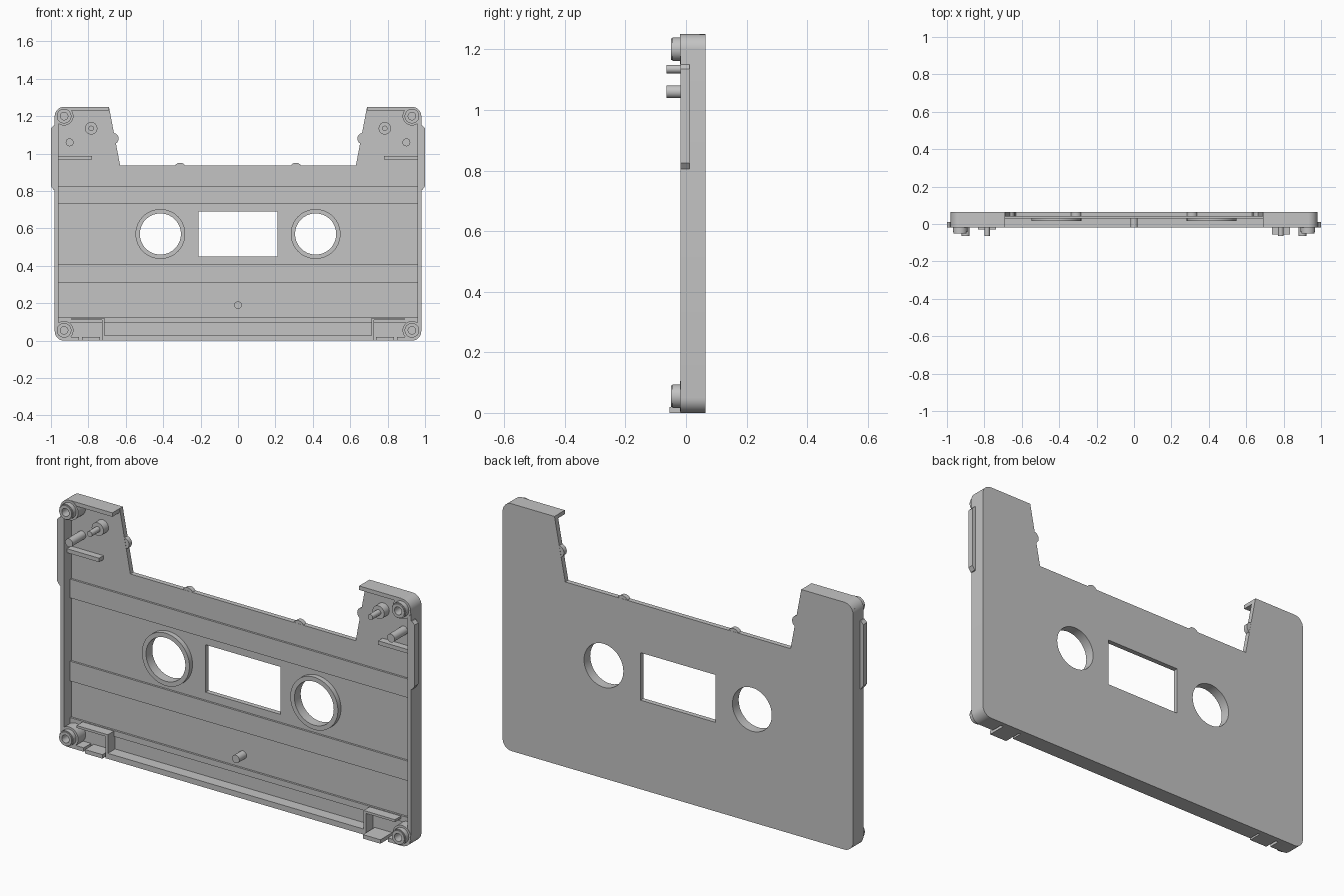
import bpy, bmesh
from math import sin, cos, pi, radians

cube = bpy.data.objects.get("Cube")
if cube:
    bpy.data.objects.remove(cube, do_unlink=True)

grey = bpy.data.materials.new("plain grey plastic")
grey.use_nodes = True
tone = (0.55, 0.55, 0.55, 1)
grey.diffuse_color = tone
grey.node_tree.nodes["Principled BSDF"].inputs["Base Color"].default_value = tone

BACK, FLOOR, RIM = 0.065, 0.04, -0.018


def prism(name, loops, y0, y1):
    """Extrude an (x, z) outline, with optional hole loops, from y0 to y1."""
    bm = bmesh.new()
    edges = []
    for loop in loops:
        vs = [bm.verts.new((x, y0, z)) for x, z in loop]
        edges += [bm.edges.new((vs[i - 1], vs[i])) for i in range(len(vs))]
    bmesh.ops.triangle_fill(bm, edges=edges, use_beauty=True, normal=(0, -1, 0))
    out = bmesh.ops.extrude_face_region(bm, geom=bm.faces[:])
    moved = [g for g in out["geom"] if isinstance(g, bmesh.types.BMVert)]
    bmesh.ops.translate(bm, verts=moved, vec=(0, y1 - y0, 0))
    bmesh.ops.recalc_face_normals(bm, faces=bm.faces[:])
    mesh = bpy.data.meshes.new(name)
    bm.to_mesh(mesh)
    bm.free()
    mesh.materials.append(grey)
    mesh.shade_smooth()
    mesh.set_sharp_from_angle(angle=radians(30))
    obj = bpy.data.objects.new(name, mesh)
    bpy.context.collection.objects.link(obj)
    return obj


def arc(x, z, r, a0=0, a1=360, n=8):
    return [(x + r * cos(radians(a0 + (a1 - a0) * i / n)),
             z + r * sin(radians(a0 + (a1 - a0) * i / n))) for i in range(n + 1)]


def circle(x, z, r, n=40):
    return arc(x, z, r, 0, 360, n)[:-1]


def rect(x0, x1, z0, z1):
    return [(x0, z0), (x1, z0), (x1, z1), (x0, z1)]


def flip(loop, s):
    return [(s * x, z) for x, z in loop]


# Right-hand half of the outer edge, from bottom to top
corner_low = arc(0.93, 0.05, 0.05, -90, 0)
corner_high = arc(0.93, 1.2, 0.05, 0, 90)
half = corner_low + corner_high + [(0.69, 1.25), (0.63, 0.935)]
outline = half + flip(half, -1)[::-1]

# Back plate with hub holes and window
window = rect(-0.21, 0.21, 0.45, 0.69)
hubs = [circle(s * 0.415, 0.57, 0.11, 56) for s in (-1, 1)]
prism("back_plate", [outline, window] + hubs, FLOOR, BACK)

# Raised bands across the inside
for name, z0, z1 in (("upper_band", 0.73, 0.825), ("lower_band", 0.31, 0.41),
                     ("bottom_band", 0.095, 0.125)):
    prism(name, [rect(-0.965, 0.965, z0, z1)], 0.03, FLOOR + 0.005)

# Bottom wall and centre post
prism("bottom_wall", [rect(-0.72, 0.72, 0, 0.028)], RIM, FLOOR + 0.005)
prism("centre_post", [circle(0, 0.19, 0.02)], RIM, FLOOR + 0.005)

for s, side in ((1, "left"), (-1, "right")):
    def part(name, loops, y0, y1=FLOOR + 0.005):
        return prism(side + "_" + name, [flip(l, s) for l in loops], y0, y1)

    # Rim along the side, top and lower corner
    part("rim", [[(0.85, 0)] + corner_low + corner_high +
                 [(0.69, 1.25), (0.69, 1.23), (0.96, 1.23), (0.96, 0.02), (0.85, 0.02)]],
         RIM, FLOOR + 0.005)

    # Collar around the hub hole
    part("hub_collar", [circle(0.415, 0.57, 0.133, 56), circle(0.415, 0.57, 0.11, 56)], 0.015)

    # Screw bosses in the corners
    for level, z in (("lower", 0.055), ("upper", 1.2)):
        bore = circle(0.93, z, 0.02)
        part(level + "_boss_base", [circle(0.93, z, 0.05), bore], RIM - 0.002)
        part(level + "_boss", [circle(0.93, z, 0.039), bore], -0.044, 0)
        part(level + "_boss_tip", [circle(0.93, z, 0.035), bore], -0.05, 0)

    # Roller pin with collar, guide pin and short rib
    part("roller_collar", [circle(0.785, 1.135, 0.033)], 0.0)
    part("roller_pin", [circle(0.785, 1.135, 0.014)], -0.065)
    part("guide_pin", [circle(0.9, 1.06, 0.021)], -0.065)
    part("rib", [rect(0.78, 0.97, 0.968, 0.988)], 0.005)

    # Corner pocket wall and locating tab
    part("pocket_wall", [[(0.715, 0), (0.727, 0), (0.727, 0.11), (0.89, 0.11),
                          (0.89, 0.122), (0.715, 0.122)]], RIM)
    part("locating_tab", [rect(0.737, 0.835, 0, 0.02)], -0.055 if s > 0 else -0.03)

    # Side grip with tapered ends
    part("side_grip", [[(0.975, 0.805), (0.985, 0.805), (1, 0.825), (1, 1.135),
                        (0.985, 1.15), (0.975, 1.15)]], RIM, 0.012)

    # Small rounded bumps on the upper edge
    part("edge_bump", [circle(0.31, 0.92, 0.031)], FLOOR + 0.001, BACK - 0.001)
    part("slope_bump", [circle(0.668, 1.08, 0.03)], FLOOR + 0.001, BACK - 0.001)
